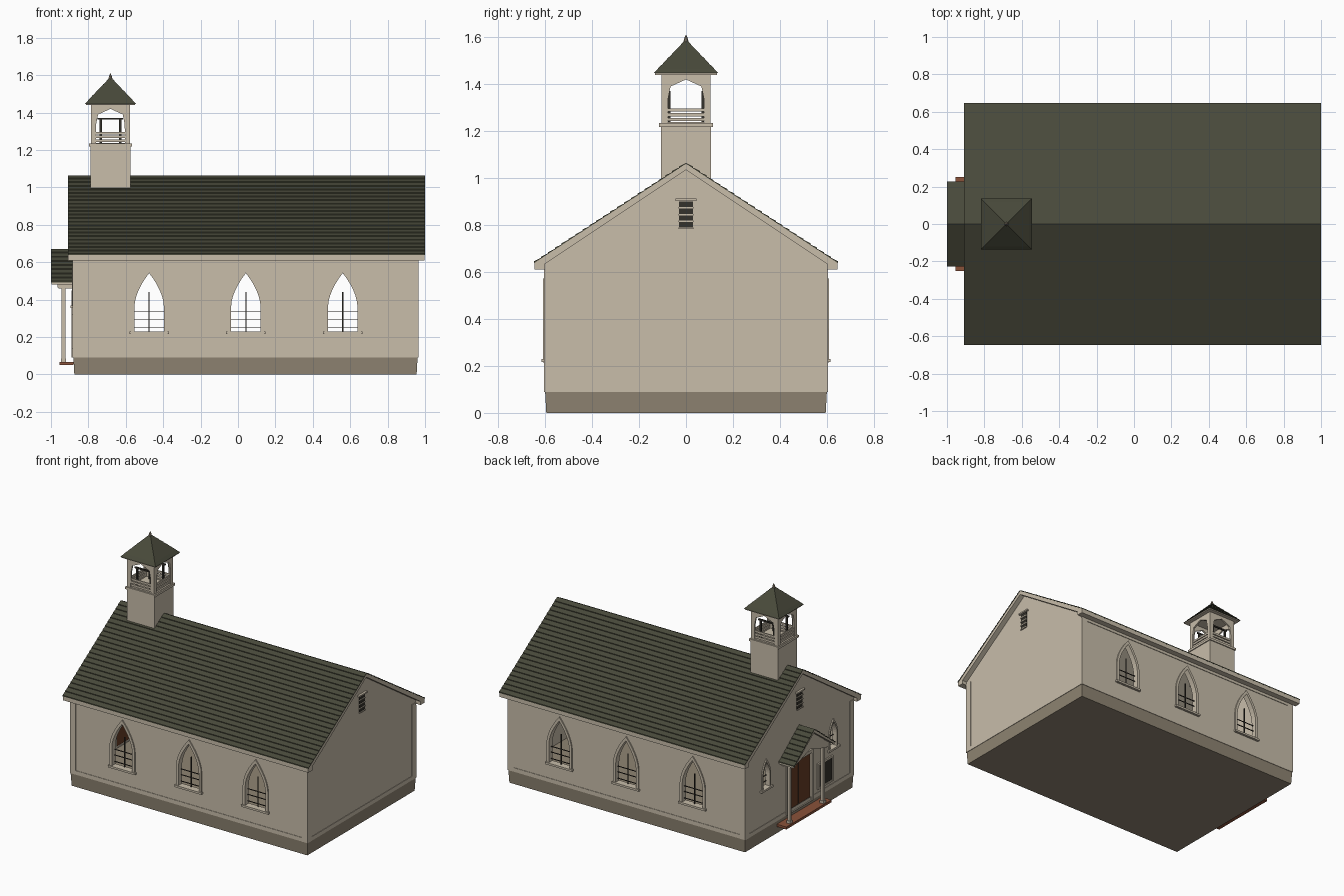
import bpy, bmesh, math
from mathutils import Matrix, Vector

cube = bpy.data.objects.get("Cube")
if cube:
    bpy.data.objects.remove(cube, do_unlink=True)


def material(name, rgb):
    m = bpy.data.materials.new(name)
    m.use_nodes = True
    lin = [(c / 255 / 12.92) if c < 11 else ((c / 255 + 0.055) / 1.055) ** 2.4 for c in rgb]
    m.diffuse_color = (*lin, 1)
    m.node_tree.nodes["Principled BSDF"].inputs["Base Color"].default_value = (*lin, 1)
    return m


CREAM = material("cream_siding", (200, 189, 170))
STONE = material("foundation_stone", (143, 132, 114))
SHINGLE = material("dark_green_shingle", (72, 73, 58))
WOOD = material("door_wood", (104, 60, 38))
BRICK = material("step_brick", (138, 82, 58))
DARK = material("dark_metal", (52, 49, 43))


def finish(name, bm, mat):
    bmesh.ops.remove_doubles(bm, verts=bm.verts, dist=1e-5)
    bmesh.ops.recalc_face_normals(bm, faces=bm.faces)
    for f in bm.faces:
        f.smooth = False
        f.material_index = 0
    mesh = bpy.data.meshes.new(name)
    bm.to_mesh(mesh)
    bm.free()
    mesh.materials.append(mat)
    obj = bpy.data.objects.new(name, mesh)
    bpy.context.collection.objects.link(obj)
    return obj


def box(name, xs, ys, zs, mat, taper=0):
    bm = bmesh.new()
    spans = (xs, ys, zs)
    mid = Vector([(a + b) / 2 for a, b in spans])
    size = Vector([abs(b - a) for a, b in spans])
    bmesh.ops.create_cube(bm, size=1, matrix=Matrix.Translation(mid) @ Matrix.Diagonal((*size, 1)))
    for v in bm.verts:
        if v.co.z < mid.z:
            v.co.x -= math.copysign(taper, v.co.x)
            v.co.y -= math.copysign(taper, v.co.y)
    return finish(name, bm, mat)


def panel(name, loops, axis, lo, hi, mat):
    """Flat outline with holes, extruded between lo and hi along axis x or y."""
    curve = bpy.data.curves.new(name, "CURVE")
    curve.dimensions = "2D"
    curve.fill_mode = "BOTH"
    curve.extrude = abs(hi - lo) / 2
    for loop in loops:
        s = curve.splines.new("POLY")
        s.points.add(len(loop) - 1)
        for p, (u, v) in zip(s.points, loop):
            p.co = (u, v, 0, 1)
        s.use_cyclic_u = True
    tmp = bpy.data.objects.new(name + "_outline", curve)
    bpy.context.collection.objects.link(tmp)
    bpy.context.view_layer.update()
    mesh = bpy.data.meshes.new_from_object(tmp.evaluated_get(bpy.context.evaluated_depsgraph_get()))
    bm = bmesh.new()
    bm.from_mesh(mesh)
    bpy.data.objects.remove(tmp)
    bpy.data.curves.remove(curve)
    bpy.data.meshes.remove(mesh)
    mid = (lo + hi) / 2
    for v in bm.verts:
        u, h, w = v.co
        v.co = (u, mid - w, h) if axis == "y" else (mid + w, u, h)
    return finish(name, bm, mat)


def rect(c, hw, z0, z1):
    return [(c - hw, z0), (c + hw, z0), (c + hw, z1), (c - hw, z1)]


def lancet(c, hw, z0, spring, top, n=6):
    right = [(hw * (1 - (i / n) ** 1.8), spring + (top - spring) * i / n) for i in range(n)]
    pts = [(hw, z0)] + right + [(0, top)] + [(-u, v) for u, v in reversed(right)] + [(-hw, z0)]
    return [(c + u, v) for u, v in pts]


def shingles(name, half, eave, ridge, rows, x0, x1):
    """Lapped courses on both slopes as one saw-tooth profile."""
    lap, side = 0.006, []
    for i in range(rows):
        for k, lift in ((i, lap), (i + 1, 0.001)):
            t = k / rows
            side.append((half * (1 - t), eave + (ridge - eave) * t + lift))
    top = side + [(-u, v) for u, v in reversed(side[:-1])]
    under = [(-half, eave - 0.002), (0, ridge - 0.002), (half, eave - 0.002)]
    return panel(name, [top + under], "x", x0, x1, SHINGLE)


def window(name, axis, c, hw, z0, spring, top, face, out, bars):
    """Trim, sill and glazing bars around an opening; out is the outward sign."""
    w = hw * 0.16 + 0.002
    trim = [lancet(c, hw + w, z0 - w, spring, top + w * 1.4), lancet(c, hw - 0.004, z0, spring, top - 0.008)]
    panel(name + "_trim", trim, axis, face - out * 0.032, face + out * 0.008, CREAM)
    panel(name + "_sill", [rect(c, hw + 0.022, z0 - 0.014, z0)], axis, face, face + out * 0.016, CREAM)
    inner = face - out * 0.02
    panel(name + "_mullion", [rect(c, 0.003, z0, z0 + (top - z0) * 0.66)], axis, inner, inner + 0.006, DARK)
    for b in bars:
        panel(name + "_bar", [rect(c, hw, b - 0.002, b + 0.002)], axis, inner, inner + 0.006, DARK)


# Foundation and floor
box("foundation", (-0.88, 0.96), (-0.6, 0.6), (0, 0.09), STONE, taper=0.005)

# Long walls with three lancet openings each
BAYS = (-0.475, 0.042, 0.56)
for s, side in ((-1, "right"), (1, "left")):
    holes = [lancet(c, 0.083, 0.23, 0.36, 0.55) for c in BAYS]
    panel(side + "_wall", [rect(0.04, 0.92, 0.09, 0.63)] + holes, "y", s * 0.57, s * 0.6, CREAM)
    for c in BAYS:
        window(side + "_window", "y", c, 0.083, 0.23, 0.36, 0.55, s * 0.6, s, (0.25, 0.295, 0.335))
    panel(side + "_baseboard", [rect(0.04, 0.92, 0.09, 0.118)], "y", s * 0.6, s * 0.603, CREAM)
    panel(side + "_frieze", [rect(0.04, 0.92, 0.59, 0.62)], "y", s * 0.6, s * 0.604, CREAM)
    for x in (-0.86, 0.94):
        panel(side + "_corner_board", [rect(x, 0.022, 0.09, 0.6)], "y", s * 0.6, s * 0.604, CREAM)

# Gable walls
GABLE = [(-0.6, 0.09), (0.6, 0.09), (0.6, 0.635), (0, 1.04), (-0.6, 0.635)]
DOORWAY = rect(0, 0.13, 0.1, 0.43)
small = [lancet(s * 0.372, 0.04, 0.37, 0.46, 0.56) for s in (-1, 1)]
panel("plain_gable_wall", [GABLE], "x", 0.93, 0.96, CREAM)
panel("entry_gable_wall", [GABLE, DOORWAY] + small, "x", -0.88, -0.85, CREAM)
for s in (-1, 1):
    window("entry_window", "x", s * 0.372, 0.04, 0.37, 0.46, 0.56, -0.88, -1, (0.4, 0.44))

# Louvred vents, corner boards and baseboards on both gables
for face, out in ((0.96, 1), (-0.88, -1)):
    panel("vent_back", [rect(0, 0.03, 0.785, 0.9)], "x", face, face + out * 0.004, DARK)
    panel("vent_cap", [rect(0, 0.044, 0.903, 0.913)], "x", face, face + out * 0.015, CREAM)
    for i in range(4):
        z = 0.787 + i * 0.029
        panel("vent_slat", [rect(0, 0.031, z - 0.004, z + 0.003)], "x", face, face + out * 0.009, CREAM)
    panel("gable_baseboard", [rect(0, 0.6, 0.09, 0.118)], "x", face, face + out * 0.003, CREAM)
    for s in (-1, 1):
        panel("gable_corner_board", [rect(s * 0.578, 0.022, 0.09, 0.62)], "x", face, face + out * 0.004, CREAM)

# Main roof: boxed eaves and rakes under lapped shingles
EAVES = [(0.645, 0.61), (0.645, 0.64), (0, 1.062), (-0.645, 0.64), (-0.645, 0.61),
         (-0.6, 0.61), (-0.6, 0.635), (0, 1.035), (0.6, 0.635), (0.6, 0.61)]
panel("roof_deck", [EAVES], "x", -0.908, 0.997, CREAM)
shingles("roof_shingles", 0.647, 0.64, 1.063, 22, -0.91, 1.0)

# Entry: door, frame, step and notice board
panel("door", [rect(0, 0.132, 0.09, 0.432)], "x", -0.872, -0.856, WOOD)
panel("door_frame", [rect(0, 0.15, 0.09, 0.45), rect(0, 0.128, 0.095, 0.428)], "x", -0.89, -0.875, CREAM)
panel("door_seam", [rect(0, 0.002, 0.1, 0.428)], "x", -0.874, -0.871, DARK)
box("porch_step", (-0.955, -0.88), (-0.25, 0.25), (0.05, 0.067), BRICK)
panel("notice_board", [rect(-0.28, 0.075, 0.15, 0.31)], "x", -0.886, -0.88, DARK)
panel("notice_frame", [rect(-0.28, 0.085, 0.14, 0.32), rect(-0.28, 0.073, 0.152, 0.308)], "x", -0.89, -0.88, CREAM)

# Porch posts, beams, gable and roof
for s in (-1, 1):
    y = s * 0.185
    box("porch_post", (-0.943, -0.923), (y - 0.01, y + 0.01), (0.067, 0.47), CREAM)
    box("post_base", (-0.947, -0.919), (y - 0.014, y + 0.014), (0.067, 0.085), CREAM)
    box("porch_beam", (-0.96, -0.88), (y - 0.013, y + 0.013), (0.46, 0.5), CREAM)
panel("porch_gable", [[(-0.2, 0.465), (-0.17, 0.465), (0, 0.52), (0.17, 0.465), (0.2, 0.465), (0.2, 0.495), (0, 0.65),
                       (-0.2, 0.495)]], "x", -0.965, -0.945, CREAM)
panel("porch_roof_deck", [[(0.225, 0.48), (0.225, 0.495), (0, 0.668), (-0.225, 0.495), (-0.225, 0.48), (0, 0.645)]],
      "x", -0.996, -0.88, CREAM)
shingles("porch_shingles", 0.228, 0.493, 0.67, 8, -1.0, -0.88)

# Bell tower base and belt
TX = -0.682
box("tower_base", (TX - 0.107, TX + 0.107), (-0.107, 0.107), (0.95, 1.22), CREAM)
box("tower_belt", (TX - 0.114, TX + 0.114), (-0.114, 0.114), (1.218, 1.234), CREAM)

# Open belfry: four arched sides with railings
for axis, mid in (("y", 0), ("x", TX)):
    c = TX if axis == "y" else 0
    arch = [(c + u, v) for u, v in ((-0.078, 1.238), (0.078, 1.238), (0.076, 1.34), (0.066, 1.39),
                                    (0, 1.42), (-0.066, 1.39), (-0.076, 1.34))]
    for s in (-1, 1):
        panel("belfry_side", [rect(c, 0.105, 1.23, 1.446), arch], axis, mid + s * 0.093, mid + s * 0.105, CREAM)
        for z in (1.25, 1.27, 1.29):
            panel("belfry_rail", [rect(c, 0.08, z - 0.007, z + 0.007)], axis, mid + s * 0.092, mid + s * 0.1, CREAM)

# Bell frame inside the belfry
for s in (-1, 1):
    box("bell_beam", (TX - 0.068, TX + 0.068), (s * 0.066, s * 0.076), (1.362, 1.372), DARK)
    for t in (-1, 1):
        x = TX + t * 0.052
        box("bell_post", (x - 0.006, x + 0.006), (s * 0.066, s * 0.076), (1.234, 1.365), DARK)


# Spire with lapped tiers, and finial
def cone(name, r1, r2, z0, z1, sides, mat):
    bm = bmesh.new()
    m = Matrix.Translation((TX, 0, (z0 + z1) / 2)) @ Matrix.Rotation(math.pi / 4, 4, "Z")
    bmesh.ops.create_cone(bm, cap_ends=True, segments=sides, radius1=r1, radius2=r2, depth=z1 - z0, matrix=m)
    return finish(name, bm, mat)


TIERS = 7
for i in range(TIERS):
    r = [0.137 * math.sqrt(2) * (1 - k / TIERS) for k in (i, i + 1)]
    z = [1.447 + 0.143 * k / TIERS for k in (i, i + 1)]
    cone("spire_tier", r[0] + 0.003 * (i > 0), r[1], z[0], z[1], 4, SHINGLE)
box("spire_cornice", (TX - 0.132, TX + 0.132), (-0.132, 0.132), (1.44, 1.448), CREAM)
cone("finial_base", 0.012, 0.008, 1.575, 1.594, 8, STONE)
cone("finial_tip", 0.008, 0.001, 1.594, 1.61, 8, STONE)
